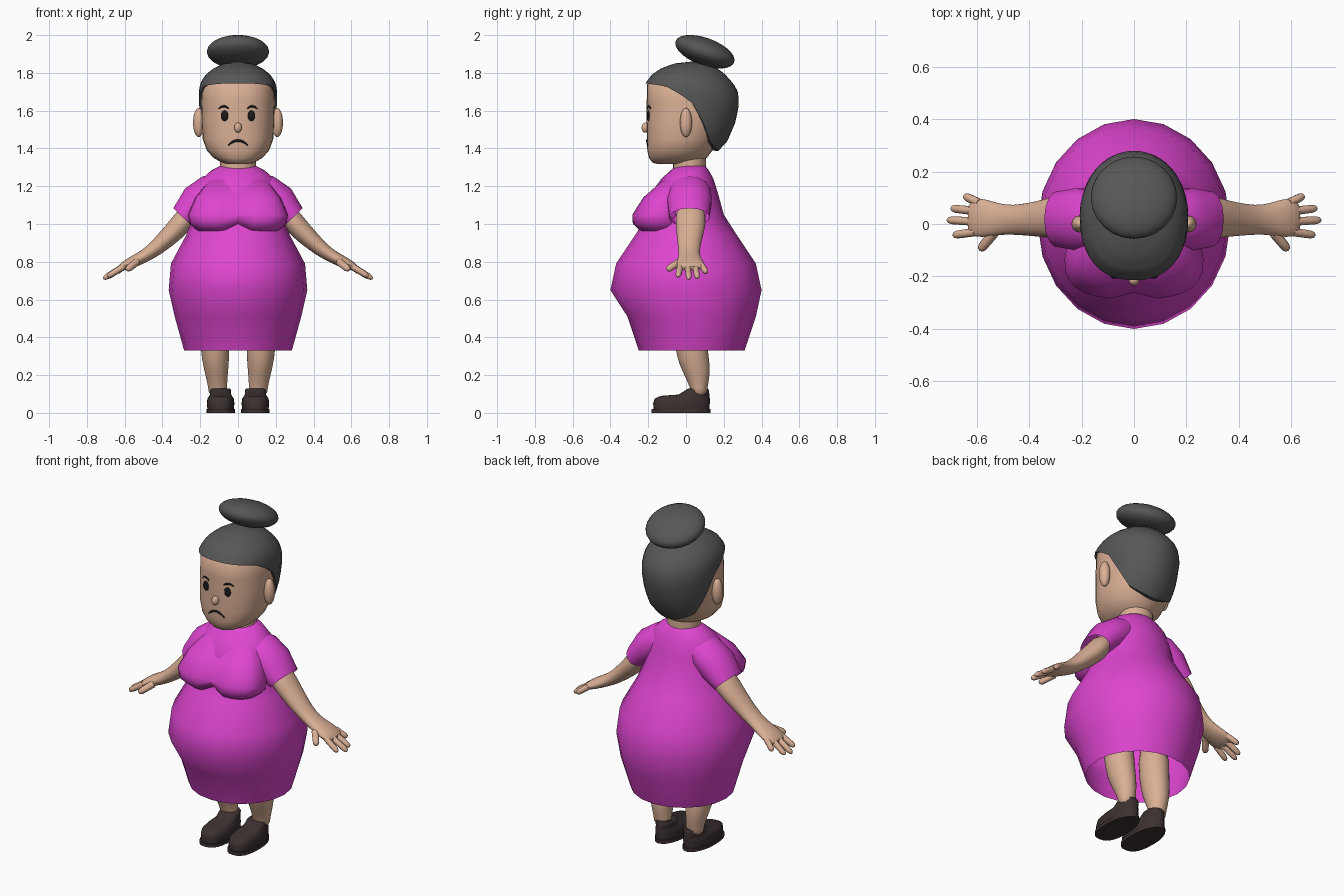
import bpy, bmesh, math
from mathutils import Vector

cube = bpy.data.objects.get("Cube")
if cube:
    bpy.data.objects.remove(cube)


def material(name, rgb):
    m = bpy.data.materials.new(name)
    m.use_nodes = True
    m.diffuse_color = (*rgb, 1)
    bsdf = m.node_tree.nodes["Principled BSDF"]
    bsdf.inputs["Base Color"].default_value = (*rgb, 1)
    bsdf.inputs["Roughness"].default_value = 0.8
    return m


SKIN = material("skin", (0.70, 0.43, 0.30))
DRESS = material("magenta cloth", (0.73, 0.06, 0.63))
HAIR = material("grey hair", (0.095, 0.095, 0.095))
SHOE = material("dark brown leather", (0.045, 0.03, 0.03))
BLACK = material("black features", (0.01, 0.009, 0.009))


def finish(name, bm, mat, sub=0, angle=50):
    bmesh.ops.remove_doubles(bm, verts=bm.verts, dist=1e-5)
    bmesh.ops.recalc_face_normals(bm, faces=bm.faces)
    mesh = bpy.data.meshes.new(name)
    bm.to_mesh(mesh)
    bm.free()
    mesh.materials.append(mat)
    ob = bpy.data.objects.new(name, mesh)
    bpy.context.collection.objects.link(ob)
    if sub:
        mod = ob.modifiers.new("smooth", 'SUBSURF')
        mod.levels = mod.render_levels = sub
    bpy.ops.object.select_all(action='DESELECT')
    ob.select_set(True)
    bpy.context.view_layer.objects.active = ob
    bpy.ops.object.shade_smooth_by_angle(angle=math.radians(angle))
    return ob


def loft(name, rings, mat, caps=(True, True), **kw):
    bm = bmesh.new()
    rows = [[bm.verts.new(p) for p in r] for r in rings]
    n = len(rows[0])
    for a, b in zip(rows, rows[1:]):
        for i in range(n):
            j = (i + 1) % n
            bm.faces.new((a[i], a[j], b[j], b[i]))
    for cap, row in zip(caps, (rows[0], rows[-1])):
        if cap:
            bm.faces.new(row)
    return finish(name, bm, mat, **kw)


def spow(v, e):
    return math.copysign(abs(v) ** e, v)


def ring_point(a, z, rx, yf, yb, cx=0, ef=1.0):
    """Point of a flattened ring; ef squares off its front half."""
    c, s = math.cos(a), math.sin(a)
    e = ef if s < 0 else 1
    return Vector((cx + rx * spow(c, e), (yf + yb) / 2 + (yb - yf) / 2 * spow(s, e), z))


def ring(*args, n=20, **kw):
    return [ring_point(math.tau * i / n, *args, **kw) for i in range(n)]


def tube(name, path, mat, n=12, caps=(True, True), side=1, **kw):
    """Tube along (x, y, z, thickness, width) stations."""
    pts = [Vector((side * p[0], p[1], p[2])) for p in path]
    rings = []
    for i, p in enumerate(path):
        t = (pts[min(i + 1, len(pts) - 1)] - pts[max(i - 1, 0)]).normalized()
        w = Vector((0, 1, 0))
        w = (w - t * w.dot(t)).normalized()
        u = t.cross(w)
        rings.append([pts[i] + u * p[3] * math.cos(math.tau * k / n)
                      + w * p[4] * math.sin(math.tau * k / n) for k in range(n)])
    return loft(name, rings, mat, caps, **kw)


def ellipsoid(name, loc, radii, mat, tilt=0):
    bm = bmesh.new()
    bmesh.ops.create_uvsphere(bm, u_segments=24, v_segments=14, radius=1)
    ob = finish(name, bm, mat)
    ob.location, ob.scale, ob.rotation_euler = loc, radii, (tilt, 0, 0)
    return ob


def interp(table, x):
    """Linear lookup in rows that rise by their first value."""
    if x <= table[0][0]:
        return table[0][1:]
    for a, b in zip(table, table[1:]):
        if x <= b[0]:
            f = (x - a[0]) / (b[0] - a[0])
            return [p + (q - p) * f for p, q in zip(a[1:], b[1:])]
    return table[-1][1:]


# Dress body, open at the hem
body = [(.33, .285, -.25, .31), (.51, .335, -.31, .37), (.65, .367, -.40, .40),
        (.79, .355, -.37, .37), (.94, .275, -.27, .27), (1.05, .235, -.2, .2),
        (1.16, .225, -.19, .17), (1.24, .19, -.13, .145), (1.285, .14, -.08, .12),
        (1.31, .09, -.05, .1)]
loft("dress", [ring(*r) for r in body], DRESS, (False, True))

# Bust with a crease in the middle
bust = []
for r in [(.95, .15, -.17, .02), (.965, .215, -.25, .02), (1.0, .255, -.285, .02),
          (1.05, .265, -.287, .02), (1.14, .225, -.23, .02), (1.235, .15, -.125, .02)]:
    row = ring(*r, n=28, ef=.72)
    for p in row:
        if p.y < -.1:
            k = math.exp(-(p.x / .045) ** 2)
            p.y += .025 * k
            p.z += .03 * k * (r[0] < 1.03)
    bust.append(row)
loft("dress_bust", bust, DRESS)

# Neck and head
loft("neck", [ring(z, .095, -.07, .105) for z in (1.25, 1.4)], SKIN)
head = [(1.317, .05, -.15, .02), (1.325, .085, -.178, .06), (1.35, .13, -.196, .11),
        (1.39, .165, -.205, .14), (1.45, .187, -.207, .18), (1.55, .193, -.208, .22),
        (1.65, .195, -.208, .25), (1.74, .188, -.206, .23), (1.8, .14, -.14, .18)]
FACE = .85
loft("head", [ring(*r, n=32, ef=FACE) for r in head], SKIN)


def face_y(x, z):
    rx, yf, yb = interp(head, z)
    return (yf + yb) / 2 - (yb - yf) / 2 * (1 - (abs(x) / rx) ** (2 / FACE)) ** (FACE / 2)


# Hair cap, from the crown down to a hairline that drops behind the ears
cap = [(1.38, .14, -.2, .165), (1.44, .185, -.205, .22), (1.54, .2, -.212, .262),
       (1.64, .207, -.214, .282), (1.70, .207, -.216, .275), (1.745, .2, -.214, .25),
       (1.79, .172, -.182, .21), (1.825, .128, -.13, .165), (1.85, .072, -.06, .11),
       (1.86, .001, .03, .031)]
hairline = [(-1, 1.745), (-.5, 1.73), (-.2, 1.69), (0, 1.64), (.3, 1.53), (.6, 1.43), (1, 1.385)]
N, ROWS = 40, 14
angles = [math.tau * i / N for i in range(N)]
hair = []
for j in range(ROWS + 1):
    row = []
    for a in angles:
        low = interp(hairline, math.sin(a))[0]
        z = 1.86 - (1.86 - low) * (j / ROWS) ** 1.6
        row.append(ring_point(a, z, *interp(cap, z), ef=FACE))
    hair.append(row)
hair.append([Vector((p.x * .8, .03 + (p.y - .03) * .8, p.z + .005)) for p in hair[-1]])
loft("hair", hair, HAIR, (True, False))
ellipsoid("hair_bun", (0, .1, 1.912), (.165, .165, .073), HAIR, math.radians(-20))

# Nose and frowning mouth
ellipsoid("nose", (0, -.215, 1.51), (.02, .02, .027), SKIN)
arc = [i / 5 for i in range(-5, 6)]


def painted_line(name, cx, z, half, drop, thick):
    path = []
    for u in arc:
        x, h = cx + half * u, z - drop * u * u
        r = thick * (1 - .6 * u * u)
        path.append((x, face_y(x, h), h, r, .005))
    tube(name, path, BLACK, n=8)


painted_line("mouth", 0, 1.442, .052, .026, .007)

# Parts that come in pairs
for side, tag in ((1, "left"), (-1, "right")):
    ellipsoid(tag + "_eye", (side * .07, face_y(.07, 1.573), 1.573), (.021, .009, .028), BLACK)
    painted_line(tag + "_brow", side * .075, 1.623, .026, .012, .006)
    ellipsoid(tag + "_ear", (side * .208, 0, 1.537), (.03, .032, .077), SKIN)

    # Sleeve and arm down to the palm
    tube(tag + "_sleeve", [(.07, .025, 1.2, .07, .09), (.14, .02, 1.17, .095, .115),
                           (.215, .018, 1.115, .098, .12), (.292, .018, 1.035, .07, .107)],
         DRESS, n=14, caps=(True, False), side=side)
    tube(tag + "_arm", [(.22, .025, 1.1, .06, .08), (.30, .025, 1.0, .06, .083),
                        (.36, .02, .94, .053, .07), (.43, .016, .875, .043, .06),
                        (.49, .016, .832, .035, .056), (.55, .02, .802, .032, .07),
                        (.6, .025, .78, .026, .078), (.635, .026, .76, .014, .062)],
         SKIN, n=16, side=side, sub=1)

    # Fingers, each given by its base and tip
    fingers = {"thumb": ((.535, -.035, .8), (.588, -.1, .757)),
               "index_finger": ((.605, -.03, .775), (.69, -.043, .722)),
               "middle_finger": ((.615, .01, .77), (.713, .015, .71)),
               "ring_finger": ((.61, .05, .772), (.698, .06, .715)),
               "little_finger": ((.59, .08, .785), (.648, .108, .742))}
    for label, (base, tip) in fingers.items():
        b, t = Vector(base), Vector(tip)
        r = .02 if label == "thumb" else .017
        tube(f"{tag}_{label}", [(*b.lerp(t, f), r * g, r * g) for f, g in
                                ((0, 1), (.5, .95), (.8, .9), (.94, .65), (1, .2))],
             SKIN, n=10, side=side)

    # Leg
    legs = [(.09, -.107, .05, .03, .112), (.13, .107, .05, .022, .113), (.18, .112, .057, .0, .125),
            (.25, .117, .069, -.035, .13), (.33, .122, .078, -.06, .115), (.62, .13, .09, -.09, .1)]
    loft(tag + "_leg", [ring(z, rx, yf, yb, cx=side * abs(cx), n=16) for z, cx, rx, yf, yb in legs],
         SKIN, sub=1)

    # Shoe upper and sole
    upper = [(.02, .07, -.172, .124), (.05, .073, -.174, .126), (.075, .07, -.166, .126),
             (.09, .06, -.135, .125), (.097, .056, -.04, .124), (.122, .055, .0, .12),
             (.128, .05, .01, .116)]
    loft(tag + "_shoe", [ring(*r, cx=side * .092, n=24, ef=.75) for r in upper], SHOE)
    loft(tag + "_sole", [ring(z, .076, -.182, .13, cx=side * .092, n=24, ef=.75) for z in (0, .02)],
         SHOE)
